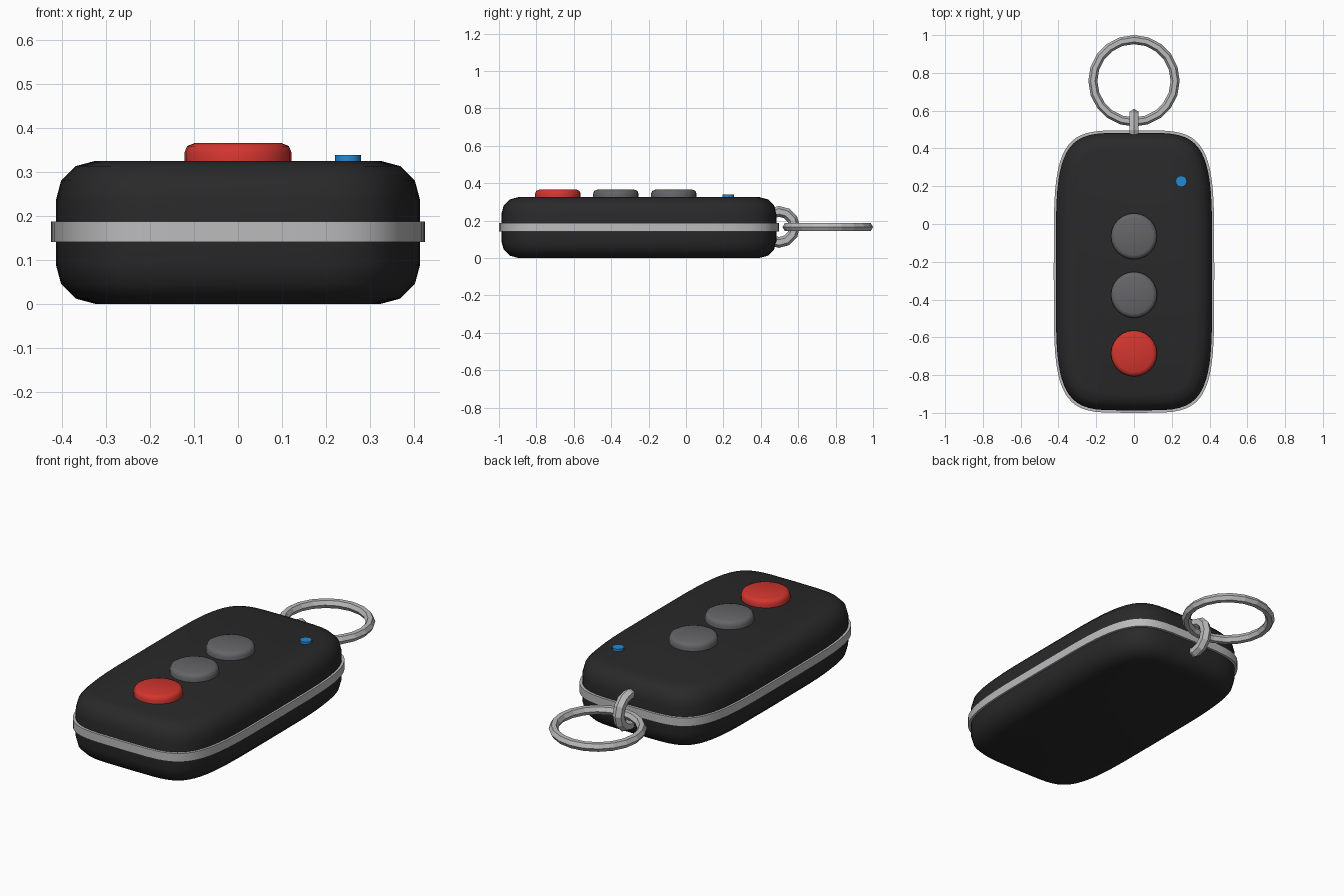
import bpy, bmesh
from math import sin, cos, pi, radians, copysign
from mathutils import Matrix, Vector

cube = bpy.data.objects.get("Cube")
if cube:
    bpy.data.objects.remove(cube, do_unlink=True)


def material(name, rgb):
    m = bpy.data.materials.new(name)
    m.use_nodes = True
    m.diffuse_color = (*rgb, 1)
    m.node_tree.nodes["Principled BSDF"].inputs["Base Color"].default_value = (*rgb, 1)
    return m


black = material("black plastic", (0.022, 0.022, 0.022))
silver = material("silver metal", (0.5, 0.5, 0.51))
grey = material("grey rubber", (0.13, 0.13, 0.14))
red = material("red rubber", (0.65, 0.036, 0.028))
blue = material("blue lamp", (0.02, 0.25, 0.65))

MID_Y = -0.252   # centre of the case
MID_Z = 0.163    # height of the seam


def outline(half_x, half_y, inset=0, count=64, power=4.6):
    """Rounded-rectangle outline, moved inwards along its normals."""
    points = []
    for i in range(count):
        a = 2 * pi * i / count
        u = copysign(abs(cos(a)) ** (2 / power), cos(a))
        v = copysign(abs(sin(a)) ** (2 / power), sin(a))
        normal = Vector((copysign(abs(u) ** (power - 1), u) / half_x,
                         copysign(abs(v) ** (power - 1), v) / half_y)).normalized()
        points.append(Vector((u * half_x, v * half_y)) - normal * inset)
    return points


def loft(name, rings, location, mat, angle=40):
    """Join (outline, z) rings with side faces and cap both ends."""
    bm = bmesh.new()
    loops = [[bm.verts.new((p.x, p.y, z)) for p in pts] for pts, z in rings]
    n = len(loops[0])
    for low, high in zip(loops, loops[1:]):
        for i in range(n):
            j = (i + 1) % n
            bm.faces.new((low[i], low[j], high[j], high[i]))
    bm.faces.new(loops[0][::-1])
    bm.faces.new(loops[-1])
    return finish(name, bm, location, mat, angle)


def finish(name, bm, location, mat, angle):
    bmesh.ops.recalc_face_normals(bm, faces=bm.faces)
    mesh = bpy.data.meshes.new(name)
    bm.to_mesh(mesh)
    bm.free()
    mesh.materials.append(mat)
    ob = bpy.data.objects.new(name, mesh)
    ob.location = location
    bpy.context.collection.objects.link(ob)
    bpy.ops.object.select_all(action="DESELECT")
    ob.select_set(True)
    bpy.context.view_layer.objects.active = ob
    if angle:
        bpy.ops.object.shade_smooth_by_angle(angle=radians(angle))
    return ob


def rounded_steps(radius, height, steps):
    """Inset and height pairs for a quarter-round top edge."""
    return [(radius * (1 - cos(pi / 2 * k / steps)),
             height - radius * (1 - sin(pi / 2 * k / steps))) for k in range(steps + 1)]


# Case with rounded upper and lower edges
top = rounded_steps(0.09, 0.325, 3)
bottom = [(inset, 0.325 - z) for inset, z in reversed(top)]
loft("case", [(outline(0.414, 0.735, inset), z) for inset, z in bottom + top],
     (0, MID_Y, 0), black)

# Metal band around the seam
loft("seam_band", [(outline(0.425, 0.748), z) for z in (0.141, 0.187)],
     (0, MID_Y, 0), silver)


def disc(name, x, y, radius, height, bevel, sides, mat):
    def circle(r):
        return [Vector((r * cos(2 * pi * i / sides), r * sin(2 * pi * i / sides)))
                for i in range(sides)]
    steps = rounded_steps(bevel, height, 2) if bevel else [(0, height)]
    rings = [(circle(radius), -0.01)] + [(circle(radius - d), z) for d, z in steps]
    loft(name, rings, (x, y, 0.325), mat, 50)


# Buttons and indicator lamp
for name, y, mat in (("front_button", -0.685, red),
                     ("middle_button", -0.375, grey),
                     ("rear_button", -0.065, grey)):
    disc(name, 0, y, 0.122, 0.04, 0.022, 24, mat)
disc("indicator_lamp", 0.25, 0.226, 0.03, 0.013, 0, 12, blue)


def ring(name, location, major, minor, segments, sides, turn):
    bm = bmesh.new()
    loops = []
    for i in range(segments):
        a = 2 * pi * i / segments
        loops.append([bm.verts.new(turn @ Vector((
            (major + minor * cos(b)) * cos(a),
            (major + minor * cos(b)) * sin(a),
            minor * sin(b)))) for b in (2 * pi * k / sides for k in range(sides))])
    for i in range(segments):
        here, after = loops[i], loops[(i + 1) % segments]
        for k in range(sides):
            m = (k + 1) % sides
            bm.faces.new((here[k], after[k], after[m], here[m]))
    finish(name, bm, location, mat=silver, angle=0)


# Upright loop on the case, and the flat key ring through it
ring("loop", (0, 0.497, MID_Z + 0.003), 0.083, 0.029, 12, 6, Matrix.Rotation(pi / 2, 3, "Y"))
ring("key_ring", (0, 0.758, MID_Z + 0.002), 0.218, 0.024, 20, 6, Matrix.Identity(3))
